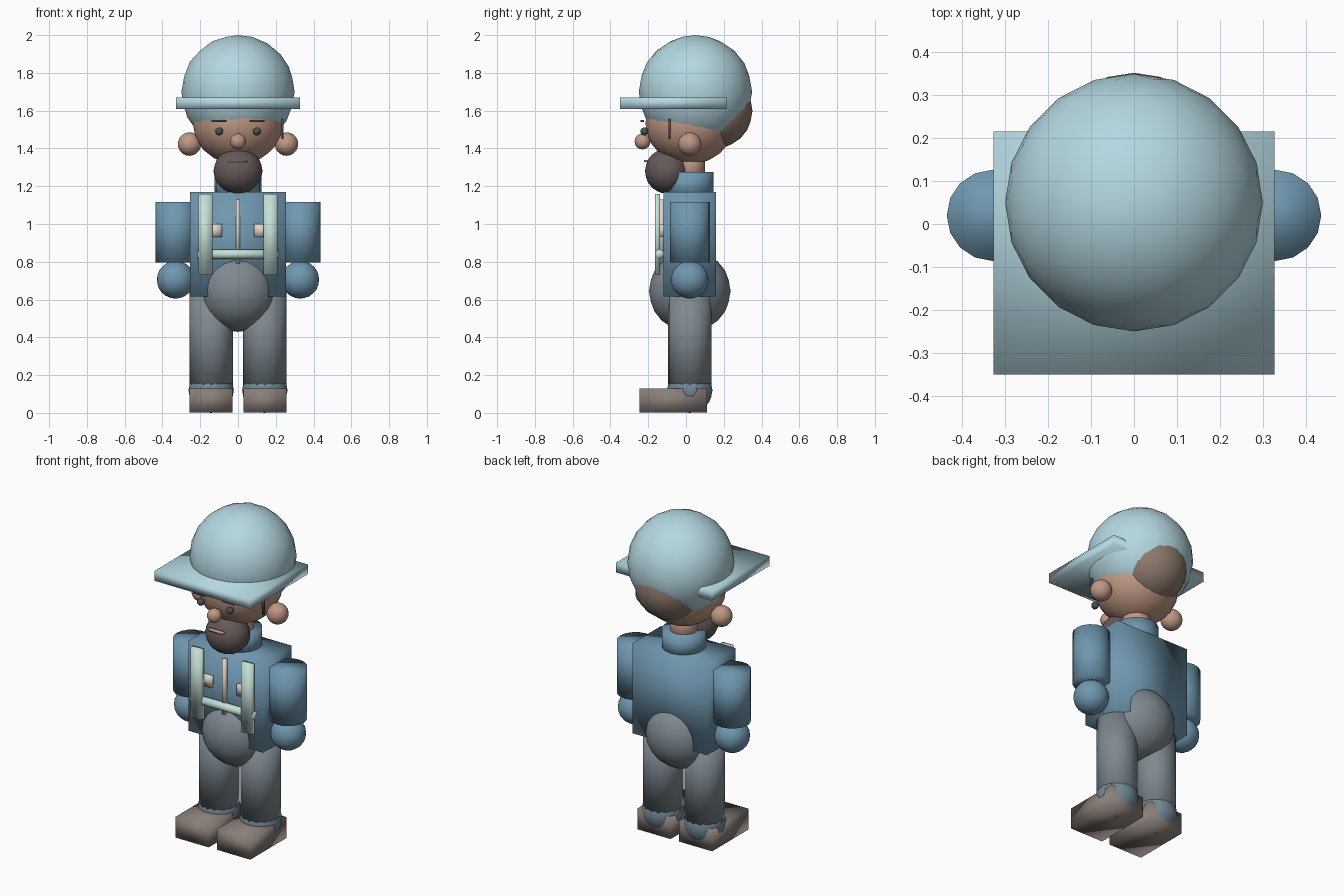
import bpy
from math import pi

if "Cube" in bpy.data.objects:
    bpy.data.objects.remove(bpy.data.objects["Cube"])


def mat(name, r, g, b):
    m = bpy.data.materials.new(name)
    m.diffuse_color = (r, g, b, 1)
    m.use_nodes = True
    m.node_tree.nodes["Principled BSDF"].inputs["Base Color"].default_value = m.diffuse_color
    return m


PALE = mat("pale_blue", .46, .68, .75)
BLUE = mat("jacket_blue", .16, .31, .43)
GREY = mat("trouser_grey", .21, .25, .28)
CUFF = mat("cuff_blue_grey", .17, .25, .31)
SKIN = mat("skin", .52, .31, .23)
HAIR = mat("hair_brown", .26, .19, .15)
BEARD = mat("beard_brown", .13, .10, .10)
BOOT = mat("boot_brown", .25, .21, .19)
MINT = mat("mint", .56, .75, .68)
CREAM = mat("cream", .72, .67, .60)
DARK = mat("dark", .07, .08, .09)


def finish(name, material):
    o = bpy.context.object
    o.name = name
    o.data.materials.append(material)
    bpy.ops.object.transform_apply(location=False, rotation=True, scale=True)
    bpy.ops.object.shade_smooth()
    return o


def ball(name, loc, radii, material, detail=3):
    bpy.ops.mesh.primitive_ico_sphere_add(subdivisions=detail, radius=1, location=loc)
    bpy.context.object.scale = radii if isinstance(radii, tuple) else (radii,) * 3
    return finish(name, material)


def box(name, x, y, z, material):
    """Box from (min, max) pairs."""
    bpy.ops.mesh.primitive_cube_add(size=1, location=[sum(p) / 2 for p in (x, y, z)])
    bpy.context.object.scale = [p[1] - p[0] for p in (x, y, z)]
    return finish(name, material)


def tube(name, x, y, z, radius, material, sides=16):
    """Upright cylinder; z is a (min, max) pair."""
    bpy.ops.mesh.primitive_cylinder_add(vertices=sides, radius=radius, depth=z[1] - z[0],
                                        location=(x, y, sum(z) / 2))
    return finish(name, material)


# Head and hat
ball("hat_dome", (0, .05, 1.70), .30, PALE)
box("hat_brim", (-.327, .327), (-.35, .215), (1.61, 1.67), PALE)
ball("head", (0, .02, 1.535), (.24, .235, .22), SKIN)
ball("back_hair", (0, .15, 1.60), .202, HAIR)
ball("beard", (0, -.10, 1.28), (.13, .117, .12), BEARD)
ball("nose", (0, -.23, 1.437), .042, SKIN)
box("mouth", (-.05, .05), (-.223, -.203), (1.328, 1.340), SKIN)
tube("neck", 0, .02, (1.20, 1.40), .08, SKIN)
box("side_strap", (.229, .241), (-.092, -.082), (1.45, 1.555), DARK)

# Torso
tube("collar", 0, .02, (1.14, 1.275), .125, BLUE)
box("torso", (-.255, .255), (-.12, .16), (.615, 1.17), BLUE)
ball("hips", (0, .02, .645), .216, GREY)
box("zipper", (-.011, .011), (-.142, -.118), (.79, 1.13), CREAM)

# Belt across the chest harness
bpy.ops.mesh.primitive_cylinder_add(vertices=16, radius=.025, depth=.43,
                                    location=(0, -.14, .84), rotation=(0, pi / 2, 0))
finish("harness_belt", MINT)

# Mirrored parts
for s, side in ((-1, "left"), (1, "right")):
    def span(c, half):
        return (s * c - half, s * c + half)

    ball(f"{side}_ear", (s * .257, .02, 1.423), .062, SKIN)
    ball(f"{side}_eye", (s * .10, -.22, 1.49), .022, DARK, 2)
    box(f"{side}_brow", span(.10, .04), (-.24, -.222), (1.54, 1.55), DARK)
    tube(f"{side}_arm", s * .33, .02, (.795, 1.117), .106, BLUE)
    ball(f"{side}_hand", (s * .33, .02, .705), .10, BLUE)
    box(f"{side}_harness_strap", span(.173, .037), (-.165, -.138), (.73, 1.16), MINT)
    box(f"{side}_pocket", span(.12, .035), (-.137, -.115), (.93, 1.0), CREAM)
    tube(f"{side}_leg", s * .142, .02, (.13, .66), .115, GREY)
    ball(f"{side}_trouser_cuff", (s * .142, .02, .12), .12, CUFF)
    box(f"{side}_boot", span(.142, .114), (-.245, .11), (.002, .13), BOOT)
